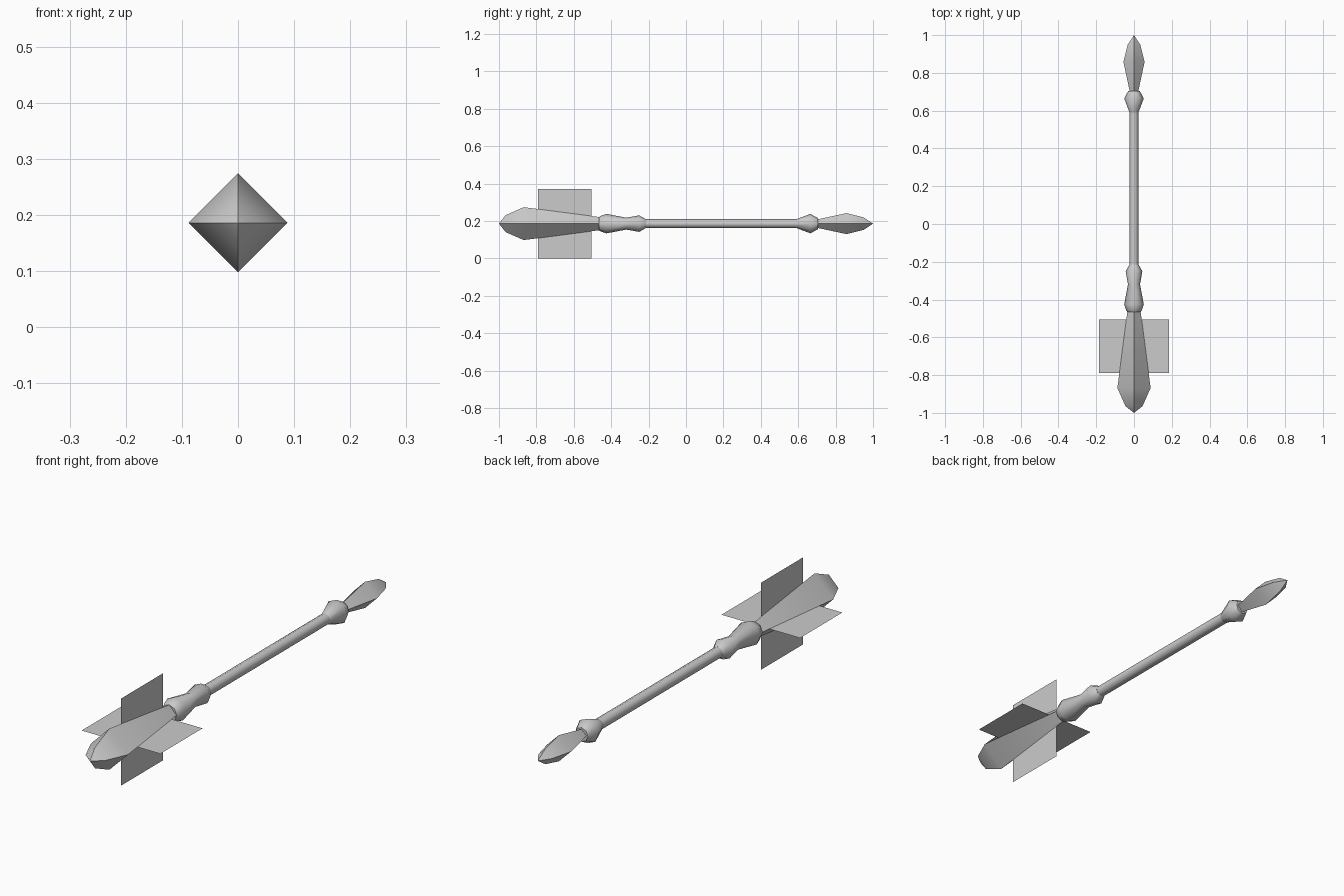
import bpy, bmesh, math

cube = bpy.data.objects.get("Cube")
if cube:
    bpy.data.objects.remove(cube, do_unlink=True)

AXIS_Z = 0.186  # height of the weapon's long axis

grey = bpy.data.materials.new("plain grey")
grey.use_nodes = True
COLOUR = (0.6, 0.6, 0.6, 1)
grey.diffuse_color = COLOUR
grey.node_tree.nodes["Principled BSDF"].inputs["Base Color"].default_value = COLOUR


def finish(name, bm):
    mesh = bpy.data.meshes.new(name)
    bm.to_mesh(mesh)
    bm.free()
    mesh.materials.append(grey)
    obj = bpy.data.objects.new(name, mesh)
    bpy.context.collection.objects.link(obj)
    return obj


def turned(name, profile, sides, smooth_angle):
    """Sweep (y, radius) points around the long axis; zero radius makes a tip."""
    bm = bmesh.new()
    rings = []
    for y, r in profile:
        count = sides if r > 0 else 1
        rings.append([bm.verts.new((r * math.cos(2 * math.pi * i / sides), y,
                                    AXIS_Z + r * math.sin(2 * math.pi * i / sides)))
                      for i in range(count)])
    for a, b in zip(rings, rings[1:]):
        for i in range(sides):
            j = (i + 1) % sides
            quad = [a[i % len(a)], a[j % len(a)], b[j % len(b)], b[i % len(b)]]
            bm.faces.new(list(dict.fromkeys(quad)))
    for end in (rings[0], rings[-1]):
        if len(end) > 1:
            bm.faces.new(end)
    bmesh.ops.recalc_face_normals(bm, faces=bm.faces)
    obj = finish(name, bm)
    bpy.ops.object.select_all(action='DESELECT')
    obj.select_set(True)
    bpy.context.view_layer.objects.active = obj
    bpy.ops.object.shade_smooth_by_angle(angle=math.radians(smooth_angle))
    return obj


# Four-sided head and tail spike
turned("head", [(-1, 0), (-0.965, 0.045), (-0.868, 0.088), (-0.455, 0.034)], 4, 30)
turned("tail_spike", [(0.69, 0.02), (0.858, 0.056), (0.95, 0.033), (1, 0)], 4, 30)

# Round shaft with its waisted neck and rear collar
turned("neck", [(-0.465, 0.036), (-0.455, 0.042), (-0.425, 0.052), (-0.32, 0.032),
                (-0.25, 0.044), (-0.215, 0.024)], 8, 50)
turned("shaft", [(-0.24, 0.0235), (0.61, 0.0235)], 8, 50)
turned("rear_collar", [(0.59, 0.0235), (0.665, 0.052), (0.705, 0.03)], 8, 50)

# Four thin fins around the head
for k, name in enumerate(("left_fin", "top_fin", "right_fin", "bottom_fin")):
    c, s = round(math.cos(k * math.pi / 2)), round(math.sin(k * math.pi / 2))
    bm = bmesh.new()
    bm.faces.new([bm.verts.new((c * r, y, AXIS_Z + s * r))
                  for r, y in ((0, -0.79), (0.186, -0.79), (0.186, -0.505), (0, -0.505))])
    finish(name, bm)
